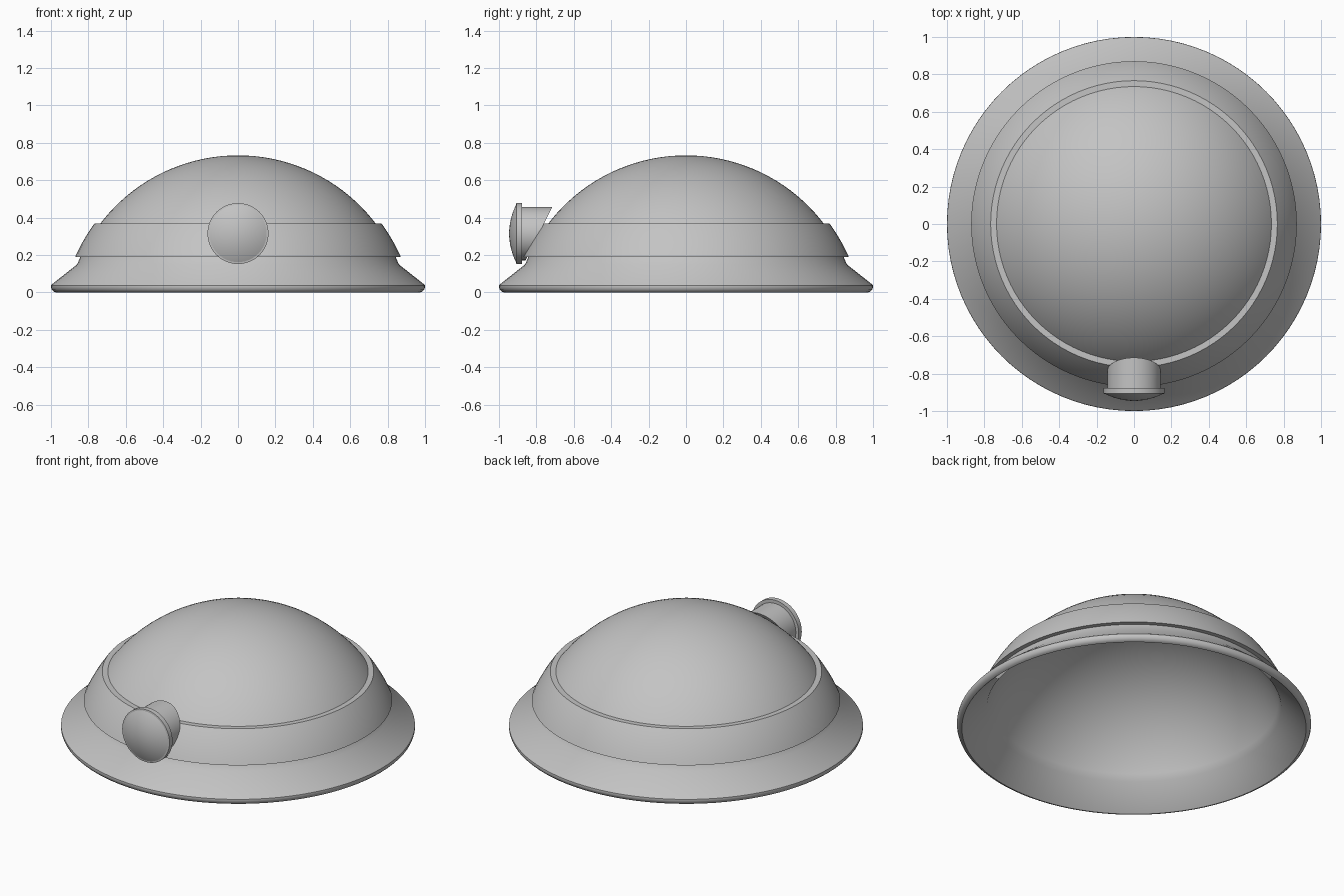
import bpy, bmesh, math
from mathutils import Vector

if "Cube" in bpy.data.objects:
    bpy.data.objects.remove(bpy.data.objects["Cube"])

SEG = 96
grey = bpy.data.materials.new("plain grey")
grey.diffuse_color = (0.55, 0.55, 0.55, 1)
grey.use_nodes = True
grey.node_tree.nodes["Principled BSDF"].inputs["Base Color"].default_value = grey.diffuse_color


def arc(radius, centre_z, z0, z1, n):
    """Points (r, z) on a sphere section, running from z0 to z1."""
    a0 = math.acos(min(1, (z0 - centre_z) / radius))
    a1 = math.acos(min(1, (z1 - centre_z) / radius))
    pts = []
    for i in range(n + 1):
        a = a0 + (a1 - a0) * i / n
        pts.append((radius * math.sin(a), centre_z + radius * math.cos(a)))
    return pts


def lathe(name, profile, closed=False, axis="Z", offset=(0, 0, 0), seg=SEG, tweak=None):
    """Revolve (r, h) points; axis 'Y' makes h point to the front (-y)."""
    bm = bmesh.new()
    rings = []
    for r, h in profile:
        ring = []
        for i in range(1 if r < 1e-5 else seg):
            t = 2 * math.pi * i / seg
            x, y = r * math.cos(t), r * math.sin(t)
            p = Vector((x, y, h)) if axis == "Z" else Vector((x, -h, y))
            ring.append(bm.verts.new(p + Vector(offset)))
        rings.append(ring)
    pairs = list(zip(rings, rings[1:]))
    if closed:
        pairs.append((rings[-1], rings[0]))
    for a, b in pairs:
        for i in range(seg):
            j = (i + 1) % seg
            quad = [a[i % len(a)], a[j % len(a)], b[j % len(b)], b[i % len(b)]]
            bm.faces.new(list(dict.fromkeys(quad)))
    if tweak:
        tweak(bm)
    bmesh.ops.recalc_face_normals(bm, faces=bm.faces)
    me = bpy.data.meshes.new(name)
    bm.to_mesh(me)
    bm.free()
    me.materials.append(grey)
    ob = bpy.data.objects.new(name, me)
    bpy.context.collection.objects.link(ob)
    bpy.ops.object.select_all(action="DESELECT")
    ob.select_set(True)
    bpy.context.view_layer.objects.active = ob
    bpy.ops.object.shade_smooth_by_angle(angle=math.radians(30))
    return ob


CZ = -0.193  # shared centre of the dome spheres

# Hollow shell: outer dome, flared brim with rounded lip, inner dome
outer = arc(0.926, CZ, 0.733, 0.15, 24)
lip = [(0.993, 0.045), (0.999, 0.038), (1.0, 0.028), (0.995, 0.014), (0.985, 0.004), (0.972, 0.0)]
inner = arc(0.892, CZ, 0.13, CZ + 0.892, 24)
outer[0] = (0, 0.733)
inner[-1] = (0, CZ + 0.892)
lathe("helmet_shell", outer + lip + inner)

# Raised band around the dome
lathe("dome_band", arc(0.951, CZ, 0.37, 0.19, 10) + arc(0.915, CZ, 0.19, 0.37, 10), closed=True)

# Lamp body: a cylinder with its back cut at a slant to follow the dome
LZ = 0.315


def slant(bm):
    for v in bm.verts:
        if v.co.y > -0.8:
            v.co.y = -0.715 - 0.5 * (0.457 - v.co.z)


lathe("lamp_body", [(0, 0.7), (0.143, 0.7), (0.143, 0.885), (0, 0.885)],
      axis="Y", offset=(0, 0, LZ), seg=48, tweak=slant)

# Lamp rim
lathe("lamp_rim", [(0, 0.877), (0.163, 0.877), (0.163, 0.907), (0.153, 0.909), (0, 0.909)],
      axis="Y", offset=(0, 0, LZ), seg=48)

# Bulging lens
lens = [(0.153 * math.sin(a), 0.909 + 0.037 * (1 - math.sin(a) ** 2))
        for a in (math.pi / 2 * (1 - i / 8) for i in range(8))] + [(0, 0.946)]
lathe("lamp_lens", lens, axis="Y", offset=(0, 0, LZ), seg=48)
